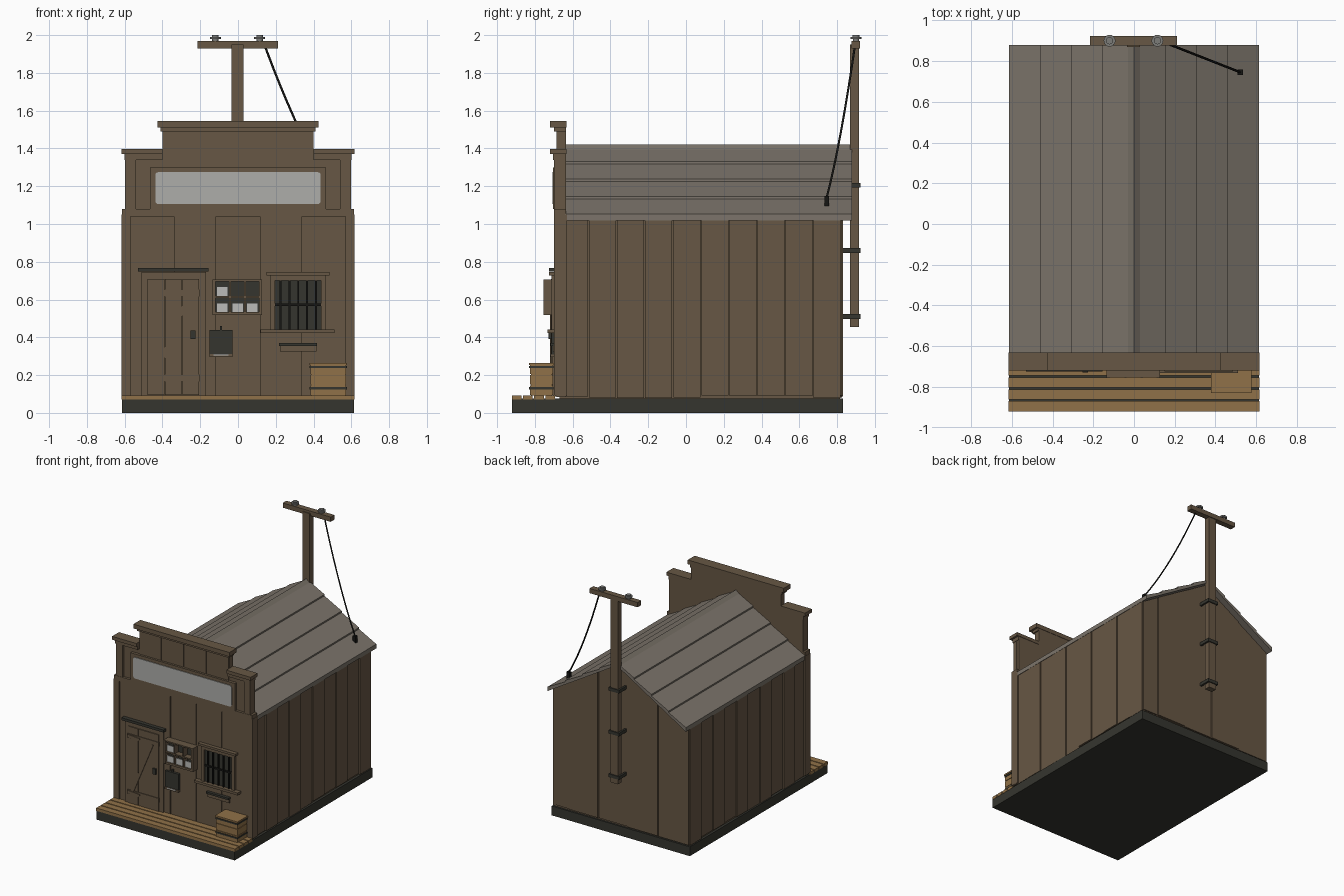
import bpy, bmesh, math, random
from mathutils import Vector

random.seed(4)
if "Cube" in bpy.data.objects:
    bpy.data.objects.remove(bpy.data.objects["Cube"], do_unlink=True)


def material(name, r, g, b):
    m = bpy.data.materials.new(name)
    m.use_nodes = True
    m.diffuse_color = (r, g, b, 1)
    m.node_tree.nodes["Principled BSDF"].inputs["Base Color"].default_value = (r, g, b, 1)
    return m


WOOD = material("weathered brown wood", .135, .095, .058)
ROOF = material("grey roof boards", .2, .175, .145)
DARK = material("dark iron", .036, .036, .028)
BLACK = material("black wire", .008, .008, .007)
TAN = material("tan planks", .28, .165, .065)
SIGN = material("pale sign", .42, .42, .4)
PAPER = material("paper", .5, .5, .48)
GLASS = material("insulator grey", .2, .2, .19)


def finish(name, bm, mat):
    bmesh.ops.recalc_face_normals(bm, faces=bm.faces)
    me = bpy.data.meshes.new(name)
    bm.to_mesh(me)
    bm.free()
    me.materials.append(mat)
    ob = bpy.data.objects.new(name, me)
    bpy.context.collection.objects.link(ob)
    return ob


def prism(name, pts, axis, lo, hi, mat):
    """Extrude a 2D outline along an axis; pts are (x, z), or (y, z) for axis x."""
    bm = bmesh.new()
    place = (lambda p, d: (d, *p)) if axis == "x" else (lambda p, d: (p[0], d, p[1]))
    f = bm.faces.new([bm.verts.new(place(p, lo)) for p in pts])
    ext = bmesh.ops.extrude_face_region(bm, geom=[f])
    moved = [v for v in ext["geom"] if isinstance(v, bmesh.types.BMVert)]
    bmesh.ops.translate(bm, verts=moved, vec=Vector(place((0, 0), hi - lo)))
    return finish(name, bm, mat)


def box(name, x, y, z, mat):
    return prism(name, [(x[0], z[0]), (x[1], z[0]), (x[1], z[1]), (x[0], z[1])], "y", *y, mat)


def cylinder(name, loc, r, h, mat):
    bpy.ops.mesh.primitive_cylinder_add(vertices=16, radius=r, depth=h, location=loc)
    ob = bpy.context.object
    ob.name = name
    ob.data.materials.append(mat)
    bpy.ops.object.shade_smooth_by_angle()


def splits(lo, hi, n):
    w = (hi - lo) / n
    return [(lo + i * w, lo + (i + 1) * w) for i in range(n)]


GAP = .003
PITCH = .6


def under(x):
    return 1.385 - PITCH * abs(x)


# Foundation and porch boards
box("foundation", (-.615, .615), (-.92, .83), (0, .075), DARK)
for a, b in splits(-.925, -.69, 4):
    box("porch_board", (-.617, .617), (a + .004, b - .004), (.07, .093), TAN)

# Building core with gabled ends
prism("wall_core", [(-.595, .07), (.595, .07), (.595, 1.025), (0, 1.38), (-.595, 1.025)],
      "y", -.67, .815, WOOD)

# Side boards, each with a slightly different thickness and ragged foot
for s in (-1, 1):
    for i, (a, b) in enumerate(splits(-.665, .822, 10)):
        t = .605 + .006 * (i % 2)
        box("side_board", sorted((s * .585, s * t)), (a + GAP, b - GAP),
            (.085 + random.uniform(-.008, .008), 1.025), WOOD)

# Back boards cut to the gable
edges = [-.605, -.33, -.065, .2, .46, .605]
for i, (a, b) in enumerate(zip(edges, edges[1:])):
    a, b, foot = a + GAP, b - GAP, .085 + random.uniform(-.008, .008)
    top = [(b, under(b))] + ([(0, under(0))] if a < 0 < b else []) + [(a, under(a))]
    prism("back_board", [(a, foot), (b, foot)] + top, "y", .8, .826 + .006 * (i % 2), WOOD)

# Overlapping roof boards and ridge cap
for s in (-1, 1):
    for a, b in splits(0, .615, 4):
        top, low = 1.41 - PITCH * a, 1.41 - PITCH * b
        pts = [(s * a, top - .022), (s * b, low - .022), (s * b, low + .012), (s * a, top)]
        prism("roof_board", pts, "y", -.64, .88, ROOF)
prism("ridge_cap", [(-.04, 1.385), (.04, 1.385), (0, 1.42)], "y", -.64, .88, ROOF)

# False front: lower wall, upper stage and raised centre
box("front_core", (-.615, .615), (-.685, -.635), (.085, 1.08), WOOD)
for i, (a, b) in enumerate(splits(-.57, .57, 5)):
    box("front_board", (a + GAP, b - GAP), (-.692 - .003 * (i % 2), -.68), (.088, 1.04), WOOD)
box("front_top_rail", (-.615, .615), (-.7, -.67), (1.04, 1.08), WOOD)
box("upper_front", (-.595, .595), (-.68, -.635), (1.08, 1.37), WOOD)
box("centre_front", (-.4, .4), (-.68, -.635), (1.3, 1.52), WOOD)
for a, b in splits(-.4, .4, 4):
    box("centre_board", (a + GAP, b - GAP), (-.686, -.67), (1.3, 1.5), WOOD)
for s in (-1, 1):
    def span(a, b):
        return sorted((s * a, s * b))
    box("corner_trim", span(.57, .617), (-.7, -.63), (.09, 1.05), WOOD)
    box("pilaster", span(.54, .597), (-.698, -.66), (1.08, 1.35), WOOD)
    box("side_cornice_moulding", span(.4, .6), (-.705, -.635), (1.34, 1.37), WOOD)
    box("side_cornice", span(.4, .617), (-.72, -.632), (1.37, 1.397), WOOD)
box("top_moulding", (-.41, .41), (-.7, -.635), (1.49, 1.515), WOOD)
box("top_cornice", (-.427, .427), (-.72, -.632), (1.512, 1.546), WOOD)

# Sign frame with a rounded panel
box("sign_frame", (-.465, .465), (-.703, -.67), (1.08, 1.3), WOOD)
outline = []
for k, (cx, cz) in enumerate([(.42, 1.257), (-.42, 1.257), (-.42, 1.123), (.42, 1.123)]):
    for j in range(4):
        t = math.radians(90 * k + 30 * j)
        outline.append((cx + .018 * math.cos(t), cz + .018 * math.sin(t)))
prism("sign_panel", outline, "y", -.708, -.7, SIGN)

# Door with frame, brace, strap hinges and latch
box("door_frame", (-.51, -.17), (-.706, -.68), (.093, .745), WOOD)
box("door_lintel", (-.53, -.155), (-.725, -.68), (.748, .768), DARK)
for a, b in splits(-.48, -.205, 3):
    box("door_board", (a + .002, b - .002), (-.714, -.69), (.095, .71), WOOD)
prism("door_brace", [(-.45, .2), (-.425, .2), (-.25, .62), (-.275, .62)], "y", -.72, -.7, WOOD)
for z in (.185, .635):
    box("door_rail", (-.48, -.205), (-.719, -.7), (z - .018, z + .018), WOOD)
    prism("strap_hinge", [(-.48, z - .014), (-.37, z - .005), (-.37, z + .005), (-.48, z + .014)],
          "y", -.724, -.7, WOOD)
box("door_latch", (-.252, -.226), (-.728, -.7), (.39, .435), DARK)

# Letter rack with pigeonholes
box("rack_back", (-.135, .125), (-.7, -.68), (.517, .705), WOOD)
box("rack_lining", (-.12, .11), (-.705, -.69), (.525, .7), DARK)
for x in (-.135, -.047, .033, .111):
    box("rack_upright", (x, x + (.01 if abs(x) < .1 else .016)), (-.755, -.69), (.517, .705), WOOD)
for z, h in ((.517, .016), (.608, .01), (.695, .01)):
    box("rack_shelf", (-.135, .127), (-.754, -.69), (z, z + h), WOOD)
for x, z in ((-.083, .625), (-.083, .54), (-.002, .54), (.076, .54)):
    box("letter", (x - .03, x + .03), (-.742, -.734), (z - .007, z + .043), PAPER)

# Notice board
box("notice_board", (-.15, -.03), (-.712, -.68), (.31, .44), DARK)
box("notice_tray", (-.15, -.03), (-.718, -.68), (.295, .312), WOOD)
box("notice_paper", (-.13, -.05), (-.72, -.7), (.303, .312), PAPER)
box("notice_hook", (-.096, -.084), (-.708, -.68), (.44, .46), DARK)

# Barred window
box("window_glass", (.195, .445), (-.7, -.68), (.44, .705), DARK)
for x in (.17, .44):
    box("window_jamb", (x, x + .027), (-.712, -.68), (.435, .73), WOOD)
box("window_head", (.17, .467), (-.712, -.68), (.7, .73), WOOD)
box("window_cap", (.15, .485), (-.725, -.68), (.727, .745), WOOD)
box("window_sill", (.12, .51), (-.732, -.68), (.422, .442), WOOD)
for i in range(5):
    x = .225 + i * .047
    box("window_bar", (x - .005, x + .005), (-.711, -.69), (.44, .7), BLACK)
box("window_crossbar", (.197, .44), (-.709, -.69), (.567, .58), BLACK)

# Post slot
box("slot_plate", (.222, .415), (-.705, -.68), (.325, .356), WOOD)
box("slot_hood", (.218, .418), (-.718, -.68), (.354, .37), DARK)

# Crate with iron bands
for z0, z1 in splits(.093, .258, 3):
    box("crate_slat", (.383, .572), (-.825, -.705), (z0 + .002, z1 - .002), TAN)
box("crate_core", (.387, .568), (-.82, -.71), (.093, .25), TAN)
box("crate_lid", (.378, .577), (-.831, -.7), (.253, .265), TAN)
for z in (.13, .243):
    box("crate_band", (.379, .576), (-.83, -.702), (z - .006, z + .006), DARK)

# Utility pole, crossarm, insulators and brackets
box("pole", (-.035, .03), (.868, .915), (.455, 1.95), WOOD)
box("crossarm", (-.215, .212), (.876, .922), (1.93, 1.968), WOOD)
for x in (-.12, .115):
    cylinder("insulator_stem", (x, .9, 1.973), .017, .02, GLASS)
    cylinder("insulator_skirt", (x, .9, 1.985), .029, .012, GLASS)
    cylinder("insulator_cap", (x, .9, 1.995), .018, .01, GLASS)
for z in (.51, .86, 1.205):
    for x in (-.05, .03):
        box("bracket_arm", (x, x + .015), (.82, .922), (z - .013, z + .013), DARK)
    box("bracket_strap", (-.05, .045), (.913, .923), (z - .013, z + .013), DARK)

# Sagging wire and its roof terminal
curve = bpy.data.curves.new("wire", "CURVE")
curve.dimensions = "3D"
curve.bevel_depth = .006
curve.bevel_resolution = 1
spline = curve.splines.new("POLY")
spline.points.add(10)
start, end = Vector((.145, .893, 1.935)), Vector((.522, .745, 1.14))
for i, p in enumerate(spline.points):
    t = i / 10
    pos = start.lerp(end, t)
    p.co = (pos.x, pos.y, pos.z - .22 * t * (1 - t), 1)
curve.materials.append(BLACK)
bpy.context.collection.objects.link(bpy.data.objects.new("wire", curve))
box("wire_terminal", (.508, .535), (.732, .758), (1.095, 1.148), BLACK)
